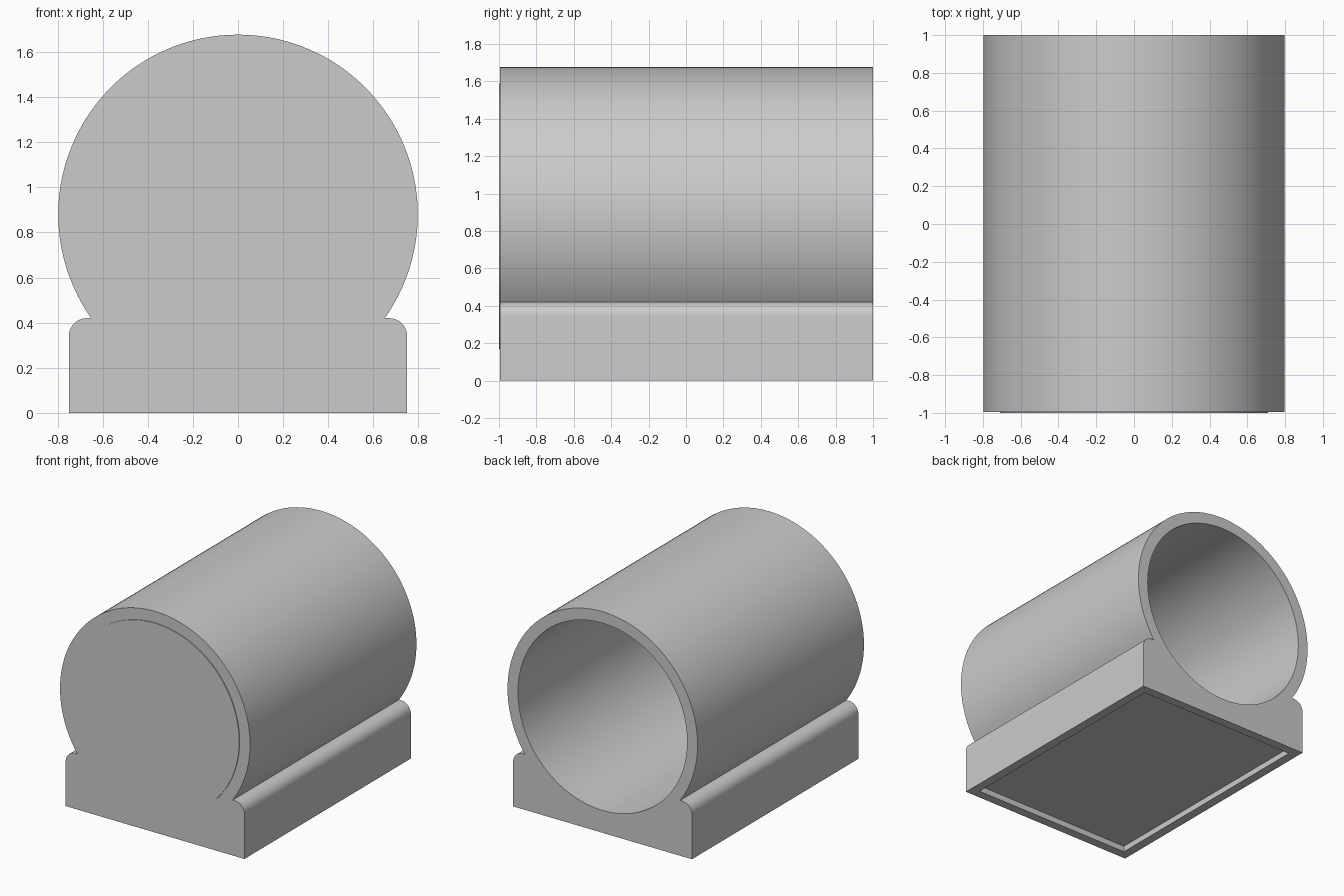
import bpy, bmesh, math

if "Cube" in bpy.data.objects:
    bpy.data.objects.remove(bpy.data.objects["Cube"], do_unlink=True)

FRONT, BACK = -0.994, 1.0
AXIS_Z, OUTER, BORE = 0.88, 0.797, 0.71
HALF_W, LEDGE_Z, ROUND = 0.75, 0.42, 0.08

grey = bpy.data.materials.new("plain grey")
grey.use_nodes = True
grey.diffuse_color = (0.6, 0.6, 0.6, 1)
grey.node_tree.nodes["Principled BSDF"].inputs["Base Color"].default_value = (0.6, 0.6, 0.6, 1)


def arc(cx, cz, r, start, end, steps):
    """Points (x, z) along an arc, angles in radians."""
    angles = [start + (end - start) * i / steps for i in range(steps + 1)]
    return [(cx + r * math.cos(a), cz + r * math.sin(a)) for a in angles]


def finish(bm, name):
    bmesh.ops.recalc_face_normals(bm, faces=bm.faces)
    mesh = bpy.data.meshes.new(name)
    bm.to_mesh(mesh)
    bm.free()
    obj = bpy.data.objects.new(name, mesh)
    mesh.materials.append(grey)
    bpy.context.collection.objects.link(obj)
    bpy.ops.object.select_all(action='DESELECT')
    obj.select_set(True)
    bpy.context.view_layer.objects.active = obj
    bpy.ops.object.shade_smooth_by_angle(angle=math.radians(30))


def ring(bm, points, y):
    """Closed loop of edges at depth y."""
    verts = [bm.verts.new((x, y, z)) for x, z in points]
    edges = [bm.edges.new((v, verts[(i + 1) % len(verts)])) for i, v in enumerate(verts)]
    return verts, edges


def walls(bm, a, b):
    n = len(a)
    return [bm.faces.new((a[i], a[(i + 1) % n], b[(i + 1) % n], b[i])) for i in range(n)]


# Outline: flat-bottomed foot with rounded shoulders merging into the tube
meet = math.asin((LEDGE_Z - AXIS_Z) / OUTER)
cx, cz = HALF_W - ROUND, LEDGE_Z - ROUND
outline = ([(-HALF_W, 0), (HALF_W, 0)]
           + arc(cx, cz, ROUND, 0, math.pi / 2, 10)
           + arc(0, AXIS_Z, OUTER, meet, math.pi - meet, 96)
           + arc(-cx, cz, ROUND, math.pi / 2, math.pi, 10))
bore = arc(0, AXIS_Z, BORE, 0, math.tau, 96)[:-1]

# Tube and foot in one body, with an open bore
bm = bmesh.new()
out_f, oe_f = ring(bm, outline, FRONT)
out_b, oe_b = ring(bm, outline, BACK)
in_f, ie_f = ring(bm, bore, FRONT)
in_b, ie_b = ring(bm, bore, BACK)
underside = walls(bm, out_f, out_b)[0]
walls(bm, in_f, in_b)
for edges in (oe_f + ie_f, oe_b + ie_b):
    bmesh.ops.triangle_fill(bm, use_beauty=True, use_dissolve=False, edges=edges)
bmesh.ops.recalc_face_normals(bm, faces=bm.faces)

# Shallow recess under the foot
bmesh.ops.inset_region(bm, faces=[underside], thickness=0.07, use_even_offset=True)
floor = bmesh.ops.extrude_discrete_faces(bm, faces=[underside])["faces"][0]
bmesh.ops.translate(bm, verts=floor.verts, vec=(0, 0, 0.045))
finish(bm, "tube_body")

# Disc closing the front of the bore, standing slightly proud
bm = bmesh.new()
a, _ = ring(bm, bore, -1.0)
b, _ = ring(bm, bore, -0.95)
walls(bm, a, b)
bm.faces.new(a)
bm.faces.new(b)
finish(bm, "front_cap")
